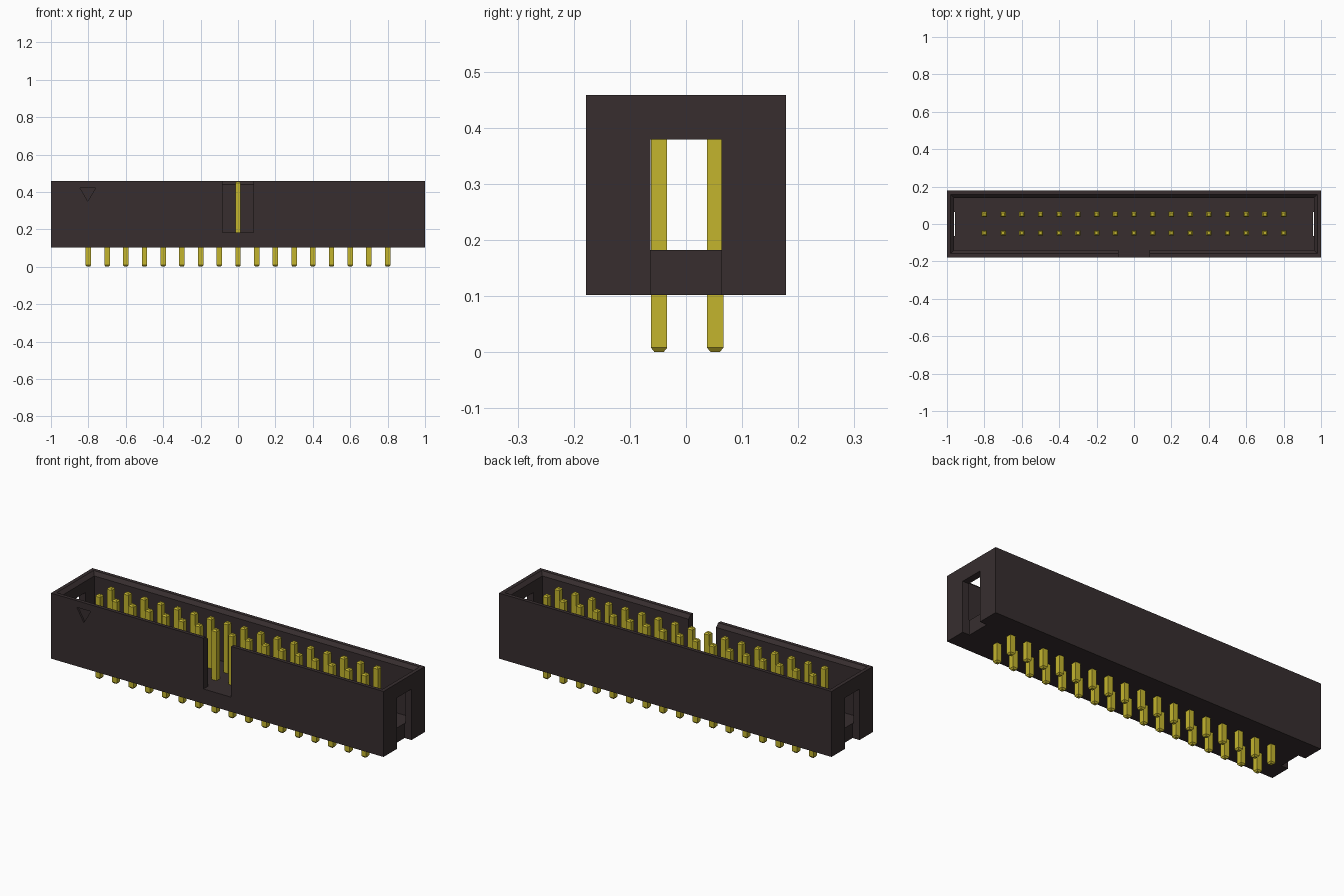
import bpy
import bmesh

cube = bpy.data.objects.get("Cube")
if cube:
    bpy.data.objects.remove(cube, do_unlink=True)


def material(name, color):
    mat = bpy.data.materials.new(name)
    mat.use_nodes = True
    mat.diffuse_color = color
    mat.node_tree.nodes["Principled BSDF"].inputs["Base Color"].default_value = color
    return mat


BLACK = material("dark plastic", (0.038, 0.027, 0.028, 1))
GOLD = material("gold metal", (0.55, 0.46, 0.027, 1))


def loft(bm, rings):
    """Skin a stack of equal-length rings and cap both ends."""
    loops = [[bm.verts.new(p) for p in ring] for ring in rings]
    for low, high in zip(loops, loops[1:]):
        for i in range(len(low)):
            j = (i + 1) % len(low)
            bm.faces.new((low[i], low[j], high[j], high[i]))
    bm.faces.new(loops[0][::-1])
    bm.faces.new(loops[-1])


def rect(cx, cy, hx, hy, z):
    return [(cx - hx, cy - hy, z), (cx + hx, cy - hy, z),
            (cx + hx, cy + hy, z), (cx - hx, cy + hy, z)]


def finish(name, bm, mat):
    bmesh.ops.recalc_face_normals(bm, faces=bm.faces)
    mesh = bpy.data.meshes.new(name)
    bm.to_mesh(mesh)
    bm.free()
    mesh.materials.append(mat)
    obj = bpy.data.objects.new(name, mesh)
    bpy.context.collection.objects.link(obj)
    return obj


def solid(name, rings, mat=BLACK):
    bm = bmesh.new()
    loft(bm, rings)
    return finish(name, bm, mat)


def box(name, cx, cy, hx, hy, z0, z1):
    return solid(name, [rect(cx, cy, hx, hy, z0), rect(cx, cy, hx, hy, z1)])


BOTTOM, FLOOR, TOP = 0.102, 0.182, 0.458
HALF_Y, WALL, LIP, CHAMFER = 0.178, 0.038, 0.02, 0.018

# Shroud block and the cutters that shape it
housing = box("housing", 0, 0, 1, HALF_Y, BOTTOM, TOP)
over = TOP + 0.02
cutters = [
    # Cavity with a chamfered rim
    solid("cavity_cutter", [
        rect(0, 0, 1 - WALL, HALF_Y - WALL, FLOOR),
        rect(0, 0, 1 - WALL, HALF_Y - WALL, TOP - CHAMFER),
        rect(0, 0, 1 - LIP, HALF_Y - LIP, TOP),
        rect(0, 0, 1 - LIP, HALF_Y - LIP, over)]),
    # Keying notch in the front wall
    box("notch_cutter", 0, -HALF_Y, 0.083, WALL + 0.01, FLOOR, over),
]
# Slots in both end walls, open at the bottom
for side, label in ((-1, "right"), (1, "left")):
    cutters.append(box(label + "_slot_cutter", side, 0, WALL + 0.004, 0.063,
                       BOTTOM - 0.05, 0.379))
# Engraved triangle marking the first pin
cutters.append(solid("marker_cutter", [
    [(-0.845, y, 0.422), (-0.803, y, 0.35), (-0.761, y, 0.422)]
    for y in (-HALF_Y - 0.02, -HALF_Y + 0.01)]))

for cutter in cutters:
    mod = housing.modifiers.new(cutter.name, "BOOLEAN")
    mod.operation = "DIFFERENCE"
    mod.solver = "EXACT"
    mod.object = cutter
    cutter.hide_render = True
    cutter.hide_viewport = True

# Bake the cuts into the housing, then drop the cutters
graph = bpy.context.evaluated_depsgraph_get()
baked = bpy.data.meshes.new_from_object(housing.evaluated_get(graph))
housing.modifiers.clear()
housing.data = baked
for cutter in cutters:
    bpy.data.objects.remove(cutter, do_unlink=True)

# Two rows of square pins with tapered tips
PIN, TIP, TAPER, PIN_TOP = 0.0145, 0.008, 0.008, 0.455
for row, y in (("front", -0.048), ("back", 0.052)):
    bm = bmesh.new()
    for i in range(17):
        x = (i - 8) * 0.1
        loft(bm, [rect(x, y, TIP, TIP, 0),
                  rect(x, y, PIN, PIN, TAPER),
                  rect(x, y, PIN, PIN, PIN_TOP - TAPER),
                  rect(x, y, TIP, TIP, PIN_TOP)])
    finish(row + "_pin_row", bm, GOLD)
